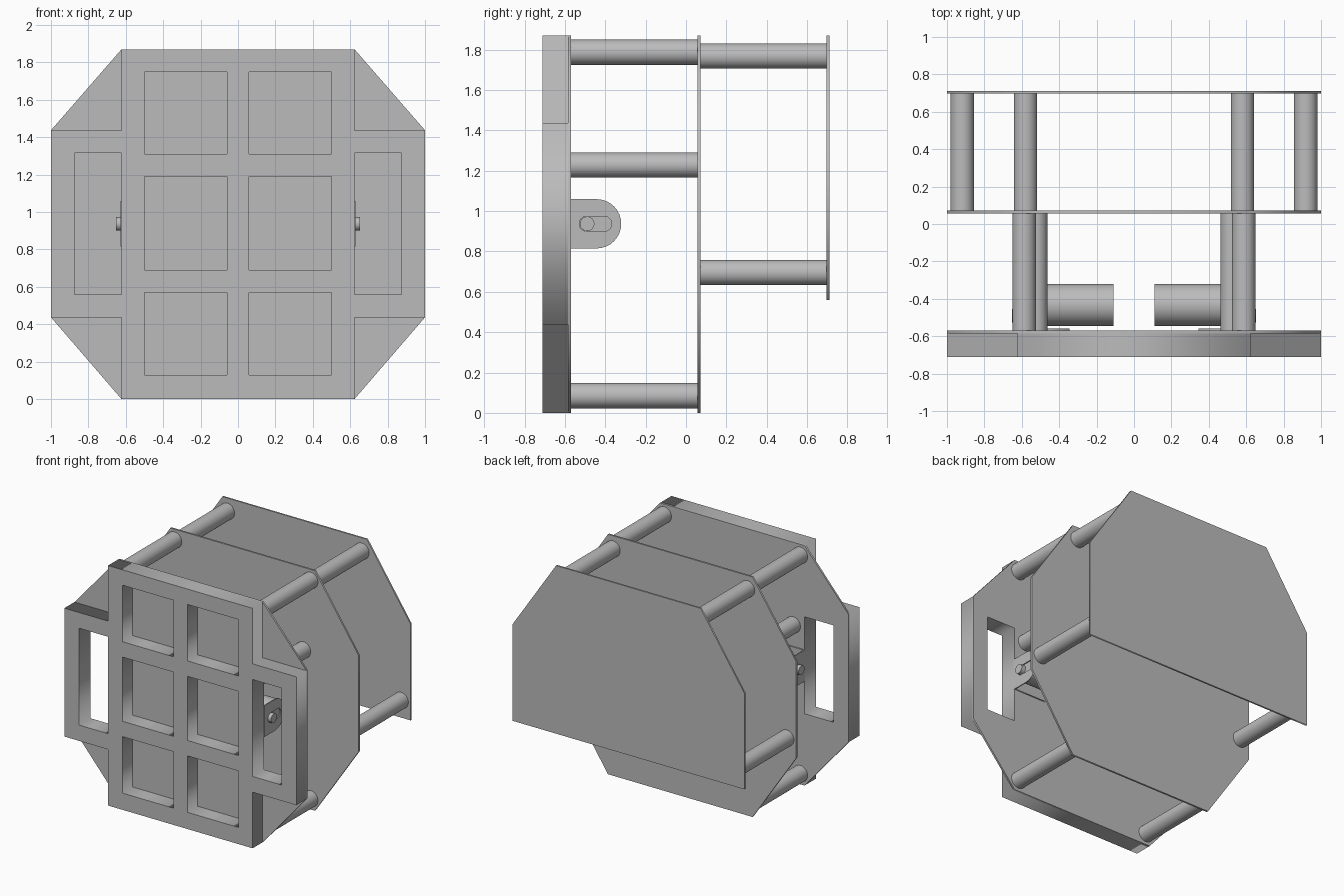
import bpy, bmesh, math
from mathutils import Matrix

if "Cube" in bpy.data.objects:
    bpy.data.objects.remove(bpy.data.objects["Cube"])

grey = bpy.data.materials.new("plain_grey")
grey.diffuse_color = (0.5, 0.5, 0.5, 1)
grey.use_nodes = True
grey.node_tree.nodes["Principled BSDF"].inputs["Base Color"].default_value = grey.diffuse_color


def finish(name, mesh, smooth=False):
    ob = bpy.data.objects.new(name, mesh)
    bpy.context.collection.objects.link(ob)
    mesh.materials.clear()
    mesh.materials.append(grey)
    if smooth:
        bpy.ops.object.select_all(action='DESELECT')
        ob.select_set(True)
        bpy.context.view_layer.objects.active = ob
        bpy.ops.object.shade_smooth_by_angle(angle=math.radians(30))
    return ob


def sheet(name, loops, lo, hi, axis='y', smooth=False):
    """Flat outline with holes, extruded from lo to hi along the axis."""
    cu = bpy.data.curves.new(name, 'CURVE')
    cu.dimensions = '2D'
    cu.fill_mode = 'BOTH'
    cu.extrude = (hi - lo) / 2
    for loop in loops:
        sp = cu.splines.new('POLY')
        sp.points.add(len(loop) - 1)
        for p, (a, b) in zip(sp.points, loop):
            p.co = (a, b, 0, 1)
        sp.use_cyclic_u = True
    tmp = bpy.data.objects.new(name + "_outline", cu)
    bpy.context.collection.objects.link(tmp)
    bpy.context.view_layer.update()
    dg = bpy.context.evaluated_depsgraph_get()
    me = bpy.data.meshes.new_from_object(tmp.evaluated_get(dg))
    bpy.data.objects.remove(tmp)
    mid = (lo + hi) / 2
    m = Matrix.Rotation(math.pi / 2, 4, 'X')
    if axis == 'x':
        m = Matrix.Translation((mid, 0, 0)) @ Matrix.Rotation(math.pi / 2, 4, 'Z') @ m
    else:
        m = Matrix.Translation((0, mid, 0)) @ m
    me.transform(m)
    bm = bmesh.new()
    bm.from_mesh(me)
    bmesh.ops.remove_doubles(bm, verts=bm.verts, dist=1e-5)
    bmesh.ops.recalc_face_normals(bm, faces=bm.faces)
    bm.to_mesh(me)
    bm.free()
    return finish(name, me, smooth)


def rod(name, lo, hi, r, axis):
    """Cylinder between two points that lie along the axis."""
    bm = bmesh.new()
    length = sum(abs(h - l) for l, h in zip(lo, hi))
    rot = Matrix.Rotation(math.pi / 2, 4, 'X' if axis == 'y' else 'Y')
    c = [(l + h) / 2 for l, h in zip(lo, hi)]
    bmesh.ops.create_cone(bm, cap_ends=True, segments=40, radius1=r, radius2=r,
                          depth=length, matrix=Matrix.Translation(c) @ rot)
    me = bpy.data.meshes.new(name)
    bm.to_mesh(me)
    bm.free()
    return finish(name, me, True)


def rect(x0, x1, z0, z1):
    return [(x0, z0), (x1, z0), (x1, z1), (x0, z1)]


def mirrored(half):
    """Right half of an outline, bottom to top, closed by its mirror image."""
    return half + [(-x, z) for x, z in reversed(half)]


def arc(cx, cz, r, a0, a1, n=16):
    return [(cx + r * math.cos(math.radians(a0 + (a1 - a0) * i / n)),
             cz + r * math.sin(math.radians(a0 + (a1 - a0) * i / n)))
            for i in range(n + 1)]


# Front frame: cross outline, six windows and two grip slots
W, H = 0.623, 1.87
slots = [rect(W, 0.873, 0.56, 1.315), rect(-0.873, -W, 0.56, 1.315)]
windows = [rect(x, x + 0.44, z0, z1) for x in (-0.5, 0.06)
           for z0, z1 in ((0.13, 0.57), (0.69, 1.19), (1.31, 1.75))]
cross = mirrored([(W, 0), (W, 0.437), (1, 0.437), (1, 1.437), (W, 1.437), (W, H)])
sheet("front_frame", [cross] + slots + windows, -0.71, -0.585)

# Octagonal plates
sheet("front_plate", [mirrored([(W, 0), (1, 0.437), (1, 1.437), (W, H)])] + slots,
      -0.585, -0.57)
sheet("middle_plate", [mirrored([(W, 0), (1, 0.56), (1, 1.31), (W, H)])], 0.057, 0.071)
sheet("rear_plate", [mirrored([(1, 0.56), (1, 1.31), (W, H)])], 0.697, 0.71)

tab = [(-0.57, 0.815)] + arc(-0.443, 0.937, 0.122, -90, 90) + [(-0.57, 1.059)]
tab_slot = arc(-0.405, 0.937, 0.037, -90, 90) + arc(-0.492, 0.937, 0.037, 90, 270)

for s, side in ((-1, "left"), (1, "right")):
    # Spacer posts between the plates
    for label, x, z in (("top", 0.587, 1.787), ("middle", 0.525, 1.228), ("bottom", 0.587, 0.085)):
        rod(f"{side}_{label}_front_post", (s * x, -0.57, z), (s * x, 0.057, z), 0.0625, 'y')
    for label, x, z in (("top", 0.58, 1.768), ("bottom", 0.918, 0.695)):
        rod(f"{side}_{label}_rear_post", (s * x, 0.071, z), (s * x, 0.697, z), 0.0625, 'y')
    # Motor bracket: slotted tab and foot
    x0, x1 = sorted((s * 0.619, s * 0.627))
    sheet(f"{side}_bracket_tab", [tab, tab_slot], x0, x1, 'x', True)
    x0, x1 = sorted((s * 0.345, s * 0.619))
    sheet(f"{side}_bracket_foot", [rect(x0, x1, 0.815, 1.059)], -0.57, -0.56)
    # Motor body and its offset shaft
    rod(f"{side}_motor", (s * 0.11, -0.433, 0.937), (s * 0.619, -0.433, 0.937), 0.112, 'x')
    rod(f"{side}_motor_shaft", (s * 0.6, -0.49, 0.937), (s * 0.653, -0.49, 0.937), 0.036, 'x')
